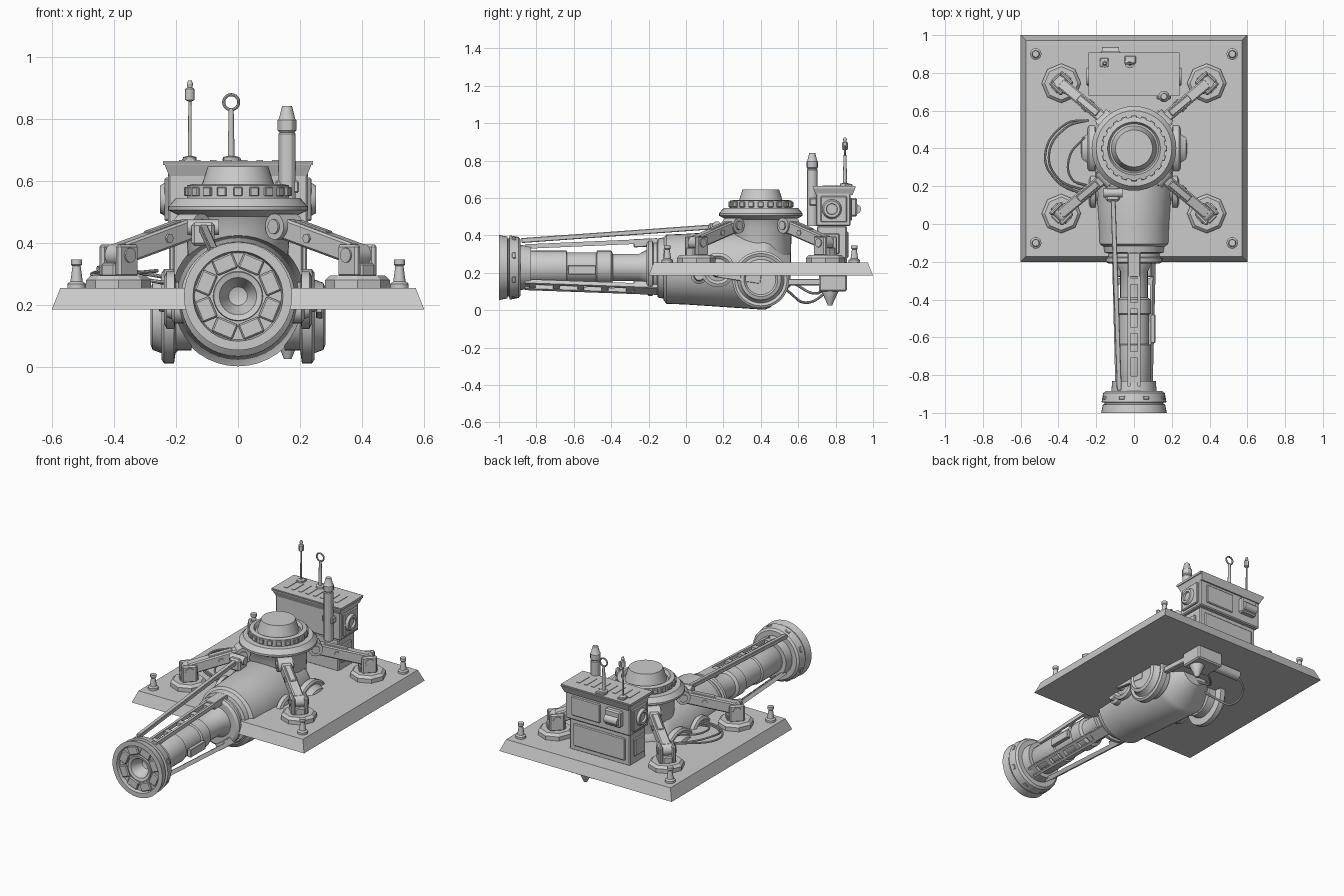
import bpy, bmesh, math
from mathutils import Vector, Matrix

if "Cube" in bpy.data.objects:
    bpy.data.objects.remove(bpy.data.objects["Cube"])

X, Y, Z = Vector((1, 0, 0)), Vector((0, 1, 0)), Vector((0, 0, 1))


def finish(name, bm):
    bmesh.ops.recalc_face_normals(bm, faces=bm.faces)
    me = bpy.data.meshes.new(name)
    bm.to_mesh(me)
    bm.free()
    ob = bpy.data.objects.new(name, me)
    bpy.context.collection.objects.link(ob)
    return ob


def lathe(name, prof, loc=(0, 0, 0), axis=Z, seg=32):
    """Revolve (radius, height) points around an axis."""
    bm = bmesh.new()
    m = Vector(axis).to_track_quat('Z', 'Y').to_matrix()
    rings = []
    for r, h in prof:
        n = seg if r > 0 else 1
        rings.append([bm.verts.new(Vector(loc) + m @ Vector((r * math.cos(2 * math.pi * i / seg),
                      r * math.sin(2 * math.pi * i / seg), h))) for i in range(n)])
    for a, b in zip(rings, rings[1:]):
        for i in range(seg):
            j = (i + 1) % seg
            f = []
            for v in (a[i % len(a)], a[j % len(a)], b[j % len(b)], b[i % len(b)]):
                if v not in f:
                    f.append(v)
            if len(f) > 2:
                bm.faces.new(f)
    return finish(name, bm)


def disc(name, r, h0, h1, loc, axis=Z, seg=24):
    return lathe(name, [(0, h0), (r, h0), (r, h1), (0, h1)], loc, axis, seg)


def box(name, lo, hi, taper=0.0, m=None, bevel=0.0):
    """Box from corner to corner; taper insets the top, m places it."""
    lo, hi = Vector(lo), Vector(hi)
    bm = bmesh.new()
    bmesh.ops.create_cube(bm, size=1, matrix=Matrix.Translation((lo + hi) / 2) @ Matrix.Diagonal((*(hi - lo), 1)))
    for v in bm.verts:
        if taper and v.co.z > (lo.z + hi.z) / 2:
            v.co.x += taper if v.co.x < (lo.x + hi.x) / 2 else -taper
            v.co.y += taper if v.co.y < (lo.y + hi.y) / 2 else -taper
    if bevel:
        bmesh.ops.bevel(bm, geom=bm.edges[:], offset=bevel, segments=1, affect='EDGES')
    if m is not None:
        bm.transform(m)
    return finish(name, bm)


def beam(name, p, q, w, h):
    p, q = Vector(p), Vector(q)
    m = Matrix.Translation(p) @ (q - p).to_track_quat('Y', 'Z').to_matrix().to_4x4()
    return box(name, (-w / 2, 0, -h / 2), (w / 2, (q - p).length, h / 2), m=m, bevel=min(w, h) * .12)


def cable(name, pts, r=.007, cyclic=False):
    cu = bpy.data.curves.new(name, 'CURVE')
    cu.dimensions, cu.bevel_depth, cu.bevel_resolution, cu.resolution_u = '3D', r, 2, 8
    sp = cu.splines.new('BEZIER')
    sp.bezier_points.add(len(pts) - 1)
    for b, p in zip(sp.bezier_points, pts):
        b.co = p
        b.handle_left_type = b.handle_right_type = 'AUTO'
    sp.use_cyclic_u = cyclic
    tmp = bpy.data.objects.new(name + "_curve", cu)
    bpy.context.collection.objects.link(tmp)
    ob = bpy.data.objects.new(name, bpy.data.meshes.new_from_object(tmp))
    bpy.data.objects.remove(tmp)
    bpy.context.collection.objects.link(ob)


# base plate with corner bolts
box("base_plate", (-.6, -.2, .185), (.6, 1, .255), taper=.028)
for x in (-.52, .52):
    for y in (-.1, .9):
        lathe("corner_bolt", [(0, .25), (.03, .25), (.03, .268), (.02, .275), (.013, .325), (.018, .33),
                              (.018, .346), (0, .346)], (x, y, 0), seg=16)

# turret drum, flange, gear ring and cap
lathe("turret", [(0, .25), (.16, .25), (.165, .44), (.185, .485), (.215, .5), (.224, .505), (.224, .517),
                 (.2, .545), (.165, .545), (.165, .585), (.14, .59), (.13, .57), (.12, .575),
                 (.098, .645), (0, .645)], (0, .4, 0), seg=40)
for i in range(20):
    m = Matrix.Translation((0, .4, 0)) @ Matrix.Rotation(math.tau * i / 20, 4, 'Z')
    box("gear_tooth", (.155, -.015, .55), (.174, .015, .58), m=m, bevel=.003)

# gun body under the turret
lathe("gun_body", [(0, -.12), (.165, -.12), (.185, -.105), (.189, 0), (.217, .42), (.205, .45), (.09, .56),
                   (0, .56)], (0, 0, .219), Y, 40)
lathe("breech_collar", [(.08, -.21), (.135, -.21), (.15, -.2), (.15, -.18), (.138, -.175), (.138, -.155),
                        (.158, -.15), (.165, -.11)], (0, 0, .225), Y, 36)

# barrel and muzzle
MC = (0, 0, .228)
lathe("barrel", [(.07, -.88), (.09, -.84), (.09, -.64), (.08, -.635), (.08, -.48), (.09, -.475), (.09, -.4),
                 (.073, -.39), (.073, -.25), (.1, -.2), (.1, -.12)], MC, Y, 28)
lathe("muzzle", [(0, -.9), (.03, -.91), (.06, -.98), (.078, -.985), (.08, -.975), (.14, -.975), (.145, -1),
                 (.174, -1), (.165, -.955), (.155, -.953), (.155, -.946), (.172, -.943), (.163, -.895),
                 (.15, -.885), (.12, -.885), (.115, -.83), (.085, -.83)], MC, Y, 40)
for i in range(8):
    m = Matrix.Translation(MC) @ Matrix.Rotation(math.tau * (i + .5) / 8, 4, 'Y')
    box("muzzle_face_pad", (.085, -.988, -.036), (.138, -.97, .036), m=m, bevel=.005)
    box("muzzle_rim_pad", (.15, -.93, -.016), (.171, -.91, .016), m=m, bevel=.003)

# barrel support rails
for a in (90, 235, 305):
    m0 = Matrix.Translation(MC) @ Matrix.Rotation(math.radians(90 - a), 4, 'Y')
    p = m0 @ Vector((0, -.86, .112))
    m = Matrix.Translation(p) @ m0.to_3x3().to_4x4() @ Matrix.Rotation(math.atan2(.031, .71), 4, 'X')
    for s in (-1, 1):
        box("barrel_rail", (s * .026 - .008, 0, -.012), (s * .026 + .008, .71, .012), m=m)
    for k in range(6):
        y = .02 + k * .13
        box("rail_bridge", (-.03, y, -.012), (.03, y + .035, .008), m=m)
    box("rail_root", (-.034, .58, -.03), (.034, .71, .014), m=m, bevel=.004)
beam("barrel_side_box", (.1, -.63, .215), (.1, -.48, .215), .025, .05)

# brace running from turret to muzzle
beam("brace_bar", (-.078, -.88, .372), (-.112, .17, .447), .026, .026)
box("brace_mount", (-.15, .12, .39), (-.075, .2, .465), bevel=.01)
disc("brace_pin", .025, -.05, .05, (-.112, .165, .45), X, 16)

# four outrigger legs with octagonal feet
for sx in (-1, 1):
    for sy in (-1, 1):
        d = Vector((sx, sy, 0)).normalized()
        t = Vector((-d.y, d.x, 0))
        c = Vector((0, .4, 0))
        foot = Vector((sx * .385, .4 + sy * .345, 0))
        lathe("foot_pad", [(0, .25), (.104, .25), (.104, .28), (.088, .295), (0, .295)], foot, Z, 8)
        rot = Matrix.Translation(foot) @ Matrix.Rotation(math.atan2(d.y, d.x), 4, 'Z')
        for s in (-1, 1):
            box("foot_bracket", (-.045, s * .038 - .012, .29), (.045, s * .038 + .012, .395), m=rot, bevel=.008)
        box("foot_block", (-.055, -.03, .29), (.05, .03, .335), m=rot, bevel=.006)
        disc("foot_pin", .024, -.056, .056, foot + Z * .36, t, 12)
        disc("foot_hub", .036, -.03, .03, foot + Z * .36, t, 16)
        inner, outer = c + d * .2 + Z * .452, foot + Z * .362
        beam("leg_arm", inner, outer, .06, .068)
        mid = inner.lerp(outer, .42)
        beam("leg_cover", inner.lerp(outer, .2) + Z * .026, inner.lerp(outer, .62) + Z * .026, .036, .03)
        disc("leg_bolt", .016, -.036, .036, mid, t, 6)
        disc("leg_shoulder", .042, -.044, .044, inner + d * .01, t, 20)
        disc("leg_shoulder_pin", .024, -.052, .052, inner + d * .01, t, 12)

# trunnion discs and small drive wheels on both sides
for s in (-1, 1):
    ax = X * s
    lathe("trunnion", [(0, .15), (.11, .15), (.11, .2), (.152, .206), (.152, .238), (.14, .246), (.125, .24),
                       (.118, .248), (.108, .275), (.09, .282), (.08, .27), (0, .27)], (0, .4, .163), ax, 36)
    lathe("drive_wheel", [(0, .15), (.06, .15), (.06, .2), (.092, .205), (.092, .23), (.075, .238), (.06, .225),
                          (.04, .23), (.035, .255), (0, .255)], (0, .17, .215), ax, 28)
    lathe("idler_wheel", [(0, .13), (.045, .13), (.045, .205), (.03, .215), (.025, .23), (0, .23)],
          (0, .07, .185), ax, 20)
beam("wheel_link", (.262, .17, .2), (.262, .4, .165), .02, .05)

# control cabinet
box("cabinet_lower", (-.21, .7, .25), (.21, .86, .45), bevel=.006)
box("cabinet_upper", (-.225, .695, .45), (.225, .88, .64), bevel=.006)
box("cabinet_lid", (-.222, .695, .615), (.222, .89, .66), taper=-.018)
box("lid_rim", (-.242, .68, .65), (.242, .9, .664))
for i in range(8):
    x = -.19 + i * .05
    box("lid_vent", (x, .73, .66), (x + .02, .83, .667))
box("lid_latch", (-.05, .85, .66), (.01, .89, .674), bevel=.004)
box("lid_switch_box", (-.18, .83, .66), (-.135, .88, .674), bevel=.004)
box("rear_console", (-.18, .875, .5), (-.07, .915, .6), bevel=.008)
disc("rear_console_drum", .026, -.045, .045, (-.125, .91, .54), X, 16)
box("rear_panel", (-.02, .875, .48), (.18, .888, .6), bevel=.005)
box("rear_lower_panel", (-.18, .855, .28), (.18, .868, .42), bevel=.005)
for s in (-1, 1):
    lathe("cabinet_knob", [(0, .2), (.054, .2), (.054, .235), (.044, .252), (.03, .252), (.028, .24), (0, .24)],
          (0, .78, .54), X * s, 16)
    box("cabinet_side_panel", (s * .225 - .012, .72, .47), (s * .225 + .012, .86, .61), bevel=.005)
    box("cabinet_side_hatch", (s * .21 - .012, .72, .3), (s * .21 + .012, .82, .41), bevel=.005)

# masts on the cabinet
lathe("whip_antenna", [(0, .66), (.022, .66), (.022, .676), (.006, .68), (.005, .855), (.015, .86), (.015, .895),
                       (.008, .9), (.01, .912), (.006, .922), (0, .922)], (-.155, .85, 0), seg=12)
lathe("loop_antenna_stem", [(0, .66), (.026, .66), (.026, .676), (.011, .68), (.008, .83), (0, .83)],
      (-.022, .85, 0), seg=12)
cable("loop_antenna_ring", [(-.022 + .024 * math.cos(a * math.tau / 8), .85, .853 + .024 * math.sin(a * math.tau / 8))
                            for a in range(8)], .005, True)
lathe("signal_post", [(0, .45), (.028, .45), (.028, .75), (.024, .755), (.03, .762), (.03, .795), (.026, .8),
                      (.016, .84), (0, .84)], (.158, .675, 0), seg=12)
box("post_clamp", (.12, .66, .56), (.196, .71, .6), bevel=.005)

# pump unit hanging below the plate
box("pump_box", (.04, .71, .1), (.22, .86, .19), bevel=.008)
lathe("pump_nozzle", [(0, .12), (.045, .12), (.045, .1), (.02, .045), (.012, .025), (0, .025)], (.16, .77, 0), seg=16)
beam("pump_arm", (.22, .42, .15), (.2, .72, .15), .035, .035)
disc("pump_motor", .03, -.2, .06, (.05, .77, .15), X, 16)

# cables over and under the plate
for k in (0, .02):
    cable("loop_cable", [(-.24, .55, .29), (-.36, .53 - k, .31), (-.47 + k, .37, .3 + k), (-.42 + k, .24, .29),
                         (-.3, .17 + k, .28), (-.22, .16 + k, .27)], .006)
cable("short_cable", [(-.26, .46, .31), (-.34, .36, .3), (-.33, .24, .29), (-.24, .2, .27)], .006)
cable("hanging_cable", [(-.15, .77, .15), (-.22, .74, .09), (-.22, .64, .04), (-.17, .56, .09), (-.12, .5, .15)])
cable("hanging_cable_short", [(.08, .75, .12), (-.02, .68, .09), (-.04, .6, .13), (-.02, .54, .17)])

for ob in bpy.data.objects:
    ob.select_set(ob.type == 'MESH')
bpy.context.view_layer.objects.active = bpy.data.objects["turret"]
bpy.ops.object.shade_smooth_by_angle(angle=math.radians(30))
